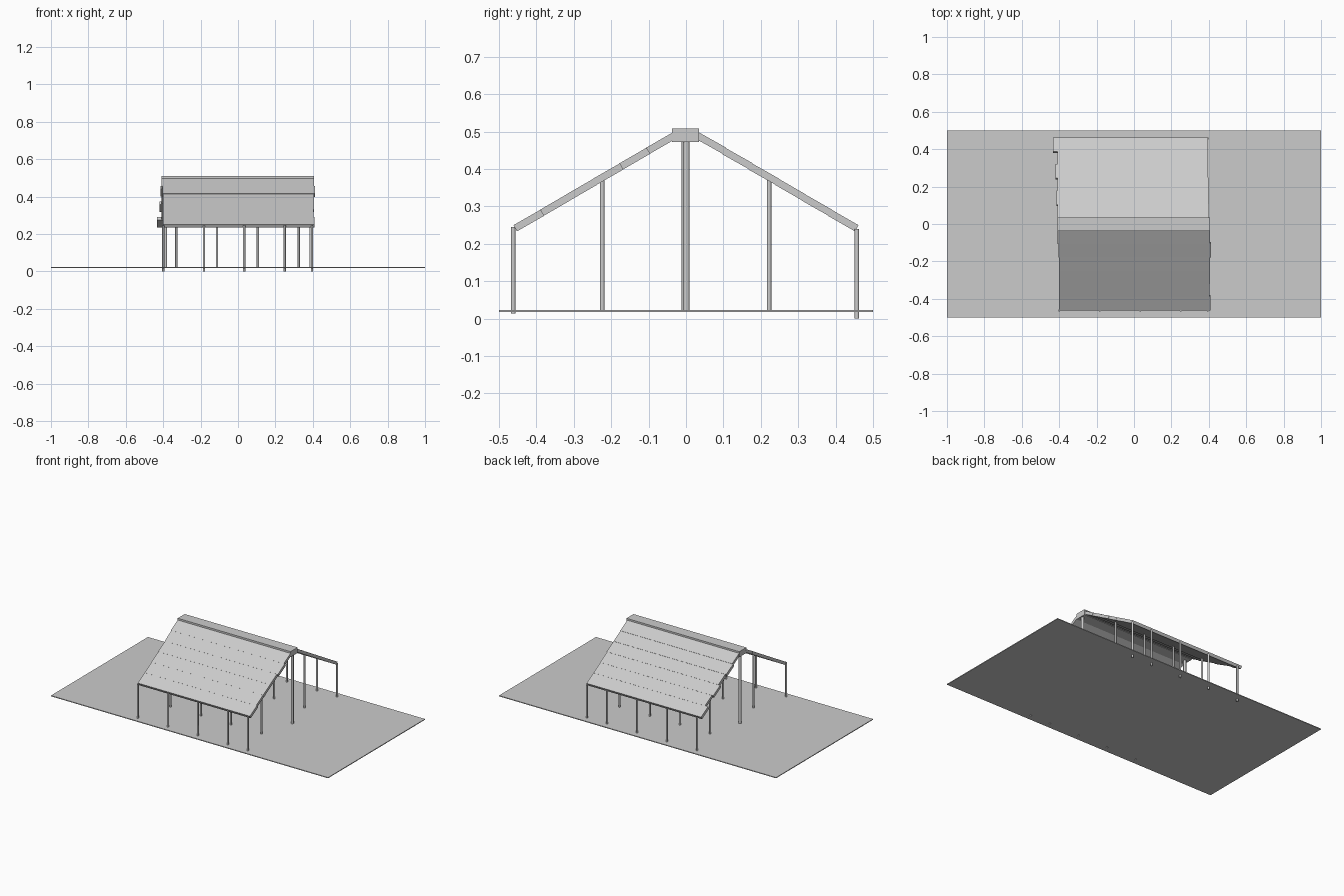
import bpy, math, random
from mathutils import Vector

if "Cube" in bpy.data.objects:
    bpy.data.objects.remove(bpy.data.objects["Cube"])

random.seed(4)


def box(name, size, loc, rx=0.0):
    bpy.ops.mesh.primitive_cube_add(size=1, location=loc, rotation=(rx, 0, 0))
    o = bpy.context.object
    o.name = name
    o.scale = size
    bpy.ops.object.transform_apply(location=False, rotation=False, scale=True)
    return o


def post(name, x, y, z0, z1, r):
    bpy.ops.mesh.primitive_cylinder_add(vertices=16, radius=r, depth=z1 - z0,
                                        location=(x, y, (z0 + z1) / 2))
    bpy.context.object.name = name
    bpy.ops.object.shade_smooth_by_angle()


# Ground slab
box("ground_slab", (2.0, 1.0, 0.005), (0, 0, 0.0205))

# Eave posts, five on each long side
for x in (-0.40, -0.182, 0.033, 0.25, 0.395):
    post("front_eave_post", x, -0.462, 0.014, 0.245, 0.006)
    post("back_eave_post", x, 0.457, 0.0, 0.24, 0.006)

# Intermediate posts, four on each side
for x in (-0.33, -0.112, 0.106, 0.325):
    post("front_middle_post", x, -0.224, 0.018, 0.373, 0.006)
    post("back_middle_post", x, 0.222, 0.018, 0.373, 0.006)

# Tall gable posts carrying the ridge
post("left_gable_post", -0.388, -0.003, 0.018, 0.475, 0.009)
post("right_gable_post", 0.391, 0.001, 0.018, 0.475, 0.009)

# Ridge beam
box("ridge_beam", (0.815, 0.072, 0.036), (-0.002, -0.001, 0.4905))

# Roof boards: distances down the slope, with slightly uneven ends
angle = math.atan2(0.25, 0.428)
down = Vector((0, math.cos(angle), -math.sin(angle)))
normal = Vector((0, math.sin(angle), math.cos(angle)))
start = Vector((0, 0.036, 0.499))
# (left end, right end) from ridge to eave
front_ends = [(-0.41, 0.405), (-0.405, 0.412), (-0.402, 0.405),
              (-0.401, 0.405), (-0.40, 0.404), (-0.40, 0.409)]
back_ends = [(-0.408, 0.40), (-0.415, 0.398), (-0.408, 0.398),
             (-0.42, 0.396), (-0.41, 0.395), (-0.432, 0.395)]
step = 0.492 / 6
for side, ends, label in ((-1, front_ends, "front"), (1, back_ends, "back")):
    for i, (x0, x1) in enumerate(ends):
        c = start + down * (step * (i + 0.5)) - normal * 0.0105
        tilt = random.uniform(0.002, 0.02)
        box(f"{label}_roof_board", (x1 - x0, step + 0.002, 0.019),
            ((x0 + x1) / 2, side * c.y, c.z), -side * (angle - tilt))
